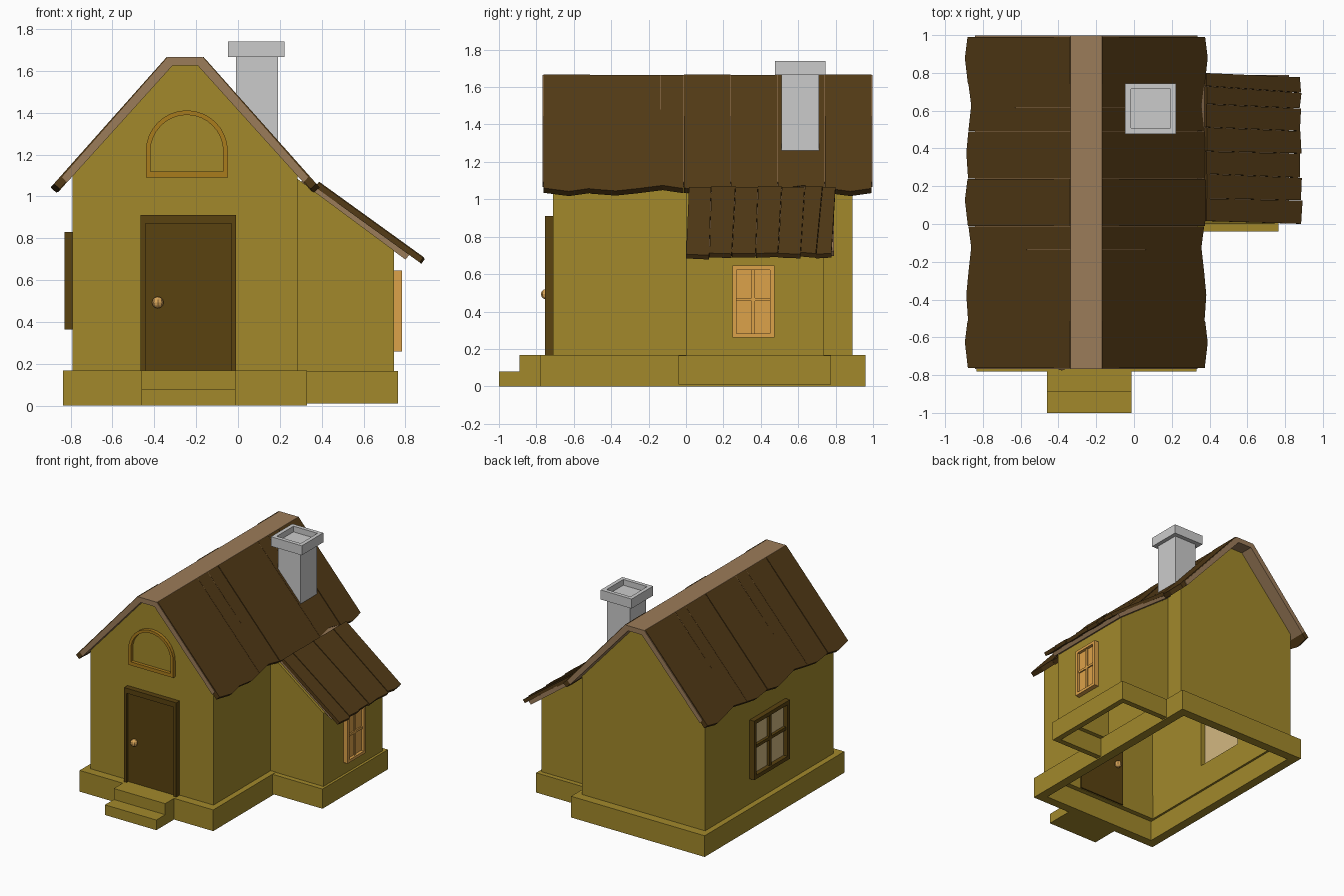
import bpy, bmesh, math
from mathutils import Vector as V

if "Cube" in bpy.data.objects:
    bpy.data.objects.remove(bpy.data.objects["Cube"])

OLIVE, DARK, ROOF = (.36, .25, .024), (.1, .054, .005), (.085, .042, .008)
TRIM, ORANGE, OCHRE = (.33, .2, .1), (.72, .36, .068), (.4, .2, .012)
CREAM, BRASS = (.65, .48, .22), (.7, .38, .1)
mats = {}


def finish(bm, name, color):
    me = bpy.data.meshes.new(name)
    bm.to_mesh(me)
    bm.free()
    ob = bpy.data.objects.new(name, me)
    bpy.context.collection.objects.link(ob)
    if color:
        if color not in mats:
            mats[color] = bpy.data.materials.new("paint_%d" % len(mats))
            mats[color].diffuse_color = (*color, 1)
        me.materials.append(mats[color])
    return ob


def build(name, prisms, color=None, drop=(), thick=0):
    """Extruded outlines in one object; drop = face normals to open, thick = inward wall."""
    bm = bmesh.new()
    for pts, vec in prisms:
        f = bm.faces.new([bm.verts.new(p) for p in pts])
        ext = bmesh.ops.extrude_face_region(bm, geom=[f], use_keep_orig=True)
        new = [v for v in ext["geom"] if isinstance(v, bmesh.types.BMVert)]
        bmesh.ops.translate(bm, verts=new, vec=vec)
    bmesh.ops.recalc_face_normals(bm, faces=bm.faces)
    bm.normal_update()
    gone = [f for f in bm.faces if any(f.normal.dot(V(d)) > .99 for d in drop)]
    bmesh.ops.delete(bm, geom=gone, context='FACES')
    ob = finish(bm, name, color)
    if thick:
        m = ob.modifiers.new("wall", 'SOLIDIFY')
        m.thickness, m.offset, m.use_even_offset = thick, -1, True
    return ob


def box(x0, x1, y0, y1, z0, z1):
    return [(x0, y0, z0), (x1, y0, z0), (x1, y1, z0), (x0, y1, z0)], (0, 0, z1 - z0)


def along_y(profile, y0, y1):
    return [(x, y0, z) for x, z in profile], (0, y1 - y0, 0)


DOWN, UP, LEFT = (0, 0, -1), (0, 0, 1), (-1, 0, 0)
RX = -.2525  # ridge centre

# stone base and steps
build("main_base", [box(-.835, .33, -.78, .96, 0, .167)], OLIVE, (UP, DOWN), .073)
build("annex_base", [box(.33, .765, -.04, .775, .01, .165)], OLIVE, (UP, DOWN, LEFT), .045)
build("steps", [box(-.46, -.012, -.89, -.78, 0, .167),
                box(-.46, -.012, -1, -.89, 0, .08)], OLIVE)

# walls, with an opening for the left window
walls = build("main_walls", [along_y([(-.79, .163), (.285, .163), (.285, 1.1), (RX + .06, 1.632),
                                      (RX - .06, 1.632), (-.79, 1.1)], -.712, .89)],
              OLIVE, (DOWN,), .045)
hole = build("window_cutter", [box(-.9, -.6, -.10, .325, .375, .82)])
hole.hide_render = True
hole.hide_viewport = True
cut = walls.modifiers.new("opening", 'BOOLEAN')
cut.operation, cut.object, cut.solver = 'DIFFERENCE', hole, 'EXACT'
build("annex_walls", [along_y([(.285, .163), (.745, .163), (.745, .742), (.285, 1.083)], 0, .737)],
      OLIVE, (DOWN, LEFT), .04)

# main roof shell with flat ridge
half = [(.0825, 1.665), (.588, 1.092), (.565, 1.066), (.06, 1.625)]
shell = [(RX + u, z) for u, z in half] + [(RX - u, z) for u, z in reversed(half)]
build("roof_shell", [along_y(shell, -.767, .997)], TRIM)

# main roof planks: (side lengths, middle length) repeat in threes, every third is split
W = 1.756 / 7
kinds = [(.812, .836, .815), (.815, .829, .813), (.813, .79, .812)]
planks = []
for s in (1, -1):
    d, n = V((s * .665, 0, -.747)), V((s * .747, 0, .665))
    for i in range(7):
        a, m, b = kinds[i % 3]
        y, e = -.764 + i * W, .0008
        lift = n * (.006 if i % 3 == 0 else .002)
        o = V((RX + s * .0825, 0, 1.663))
        outline = [(y + e, 0), (y + W - e, 0), (y + W - e, b), (y + W * .55, m), (y + e, a)]
        if i % 3 == 2:
            c = y + W / 2
            outline[1:1] = [(c - .0015, 0), (c, .54), (c + .0015, 0)]
        planks.append(([o + lift + d * t + V((0, yy, 0)) for yy, t in outline], n * -.038))
build("roof_planks", planks, ROOF)

# annex roof sheet and its crooked planks
build("annex_roof_sheet", [along_y([(.32, 1.092), (.82, .723), (.80, .698), (.30, 1.067)],
                                   .02, .79)], TRIM)
top = [.015, .135, .265, .385, .512, .635, .73, .8]
low = [0, .125, .245, .373, .492, .612, .695, .778]
length = [(.616, .626), (.612, .618), (.608, .608), (.616, .608), (.608, .616), (.604, .616),
          (.616, .608)]
d, n = V((.811, 0, -.585)), V((.585, 0, .811))
planks = []
for i, (a, b) in enumerate(length):
    o = V((.385, 0, 1.067)) + n * (.004 * (i % 2))
    outline = [(top[i] + .001, 0), (top[i + 1] - .001, 0), (low[i + 1] - .001, b), (low[i] + .001, a)]
    planks.append(([o + d * t + V((0, yy, 0)) for yy, t in outline], n * -.028))
build("annex_roof_planks", planks, ROOF)

# chimney with hollow cap
build("chimney_shaft", [along_y([(-.01, 1.44), (.19, 1.22), (.19, 1.69), (-.01, 1.69)], .51, .71)])
build("chimney_cap", [box(-.047, .222, .477, .745, 1.665, 1.74)], None, (UP, DOWN), .03)
build("chimney_cap_floor", [box(-.03, .2, .5, .725, 1.665, 1.695)])

# door
build("door_frame", [box(-.465, -.443, -.755, -.70, .167, .91),
                     box(-.032, -.01, -.755, -.70, .167, .91),
                     box(-.443, -.032, -.755, -.70, .87, .91)], DARK)
build("door", [box(-.443, -.032, -.735, -.655, .167, .87)], DARK)
bm = bmesh.new()
for y in (-.748, -.642):
    ball = bmesh.ops.create_uvsphere(bm, u_segments=8, v_segments=6, radius=.028)["verts"]
    bmesh.ops.translate(bm, verts=ball, vec=(-.383, y, .493))
finish(bm, "door_knobs", BRASS)


def window(name, x0, x1, y0, y1, z0, z1, w, bar, color):
    """Frame and crossed glazing bars on a wall facing left or right."""
    ym, zm, h = (y0 + y1) / 2, (z0 + z1) / 2 + .03 * (z1 - z0), bar / 2
    xb = x0 + (x1 - x0) * .7
    build(name, [box(x0, x1, y0, y0 + w, z0, z1), box(x0, x1, y1 - w, y1, z0, z1),
                 box(x0, x1, y0 + w, y1 - w, z0, z0 + w),
                 box(x0, x1, y0 + w, y1 - w, z1 - w, z1),
                 box(x0, xb, ym - h, ym + h, z0 + w, z1 - w),
                 box(x0, xb, y0 + w, ym - h, zm - h, zm + h),
                 box(x0, xb, ym + h, y1 - w, zm - h, zm + h)], color)


# side windows
window("left_window_frame", -.788, -.83, -.11, .335, .365, .83, .03, .024, DARK)
build("left_window_glass", [box(-.795, -.783, -.10, .325, .375, .82)], CREAM)
window("annex_window_frame", .74, .783, .248, .472, .26, .645, .022, .018, ORANGE)
build("annex_window_panes", [box(.73, .76, .26, .462, .27, .635)], ORANGE)


# arched gable frame: matching outer and inner outlines
def arch(r, bottom):
    pts = [(RX + .008 + r * math.cos(i * math.pi / 16), 1.215 + r * math.sin(i * math.pi / 16))
           for i in range(17)]
    return pts + [(pts[-1][0], bottom), (pts[0][0], bottom)]


outer, inner = arch(.196, 1.09), arch(.174, 1.118)
bm = bmesh.new()
rings = [[bm.verts.new((x, y, z)) for x, z in prof]
         for prof, y in ((outer, -.70), (outer, -.738), (inner, -.738), (inner, -.70))]
N = len(outer)
for a, b in zip(rings, rings[1:] + rings[:1]):
    for i in range(N):
        j = (i + 1) % N
        bm.faces.new((a[i], a[j], b[j], b[i]))
bmesh.ops.recalc_face_normals(bm, faces=bm.faces)
finish(bm, "gable_arch_frame", OCHRE)

for m in bpy.data.materials:
    if m.users and not m.is_grease_pencil:
        m.use_nodes = True
        m.node_tree.nodes["Principled BSDF"].inputs["Base Color"].default_value = m.diffuse_color
